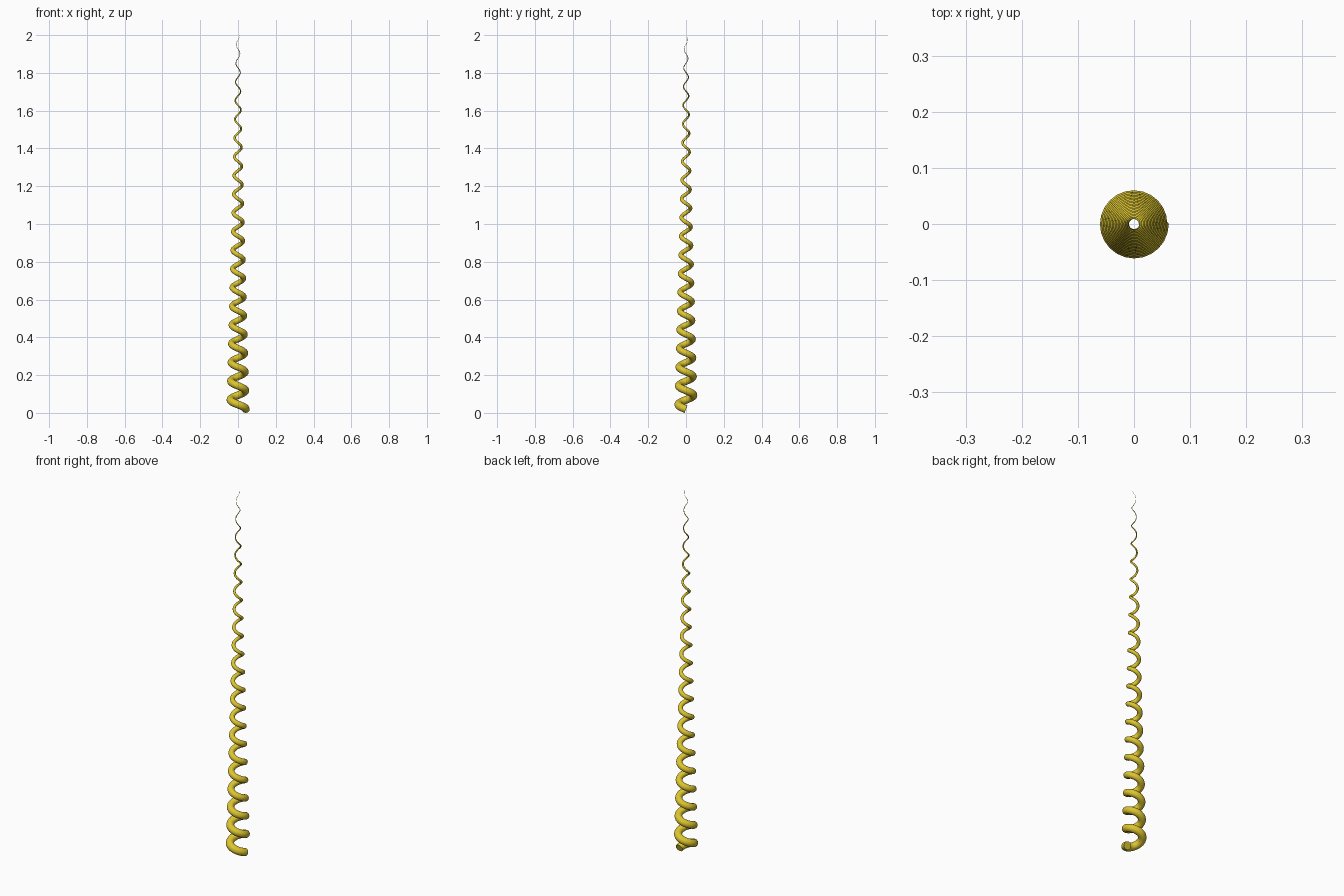
import bpy, bmesh, math
from mathutils import Vector

if "Cube" in bpy.data.objects:
    bpy.data.objects.remove(bpy.data.objects["Cube"])

TURNS, STEPS, SIDES = 20, 24, 16
R0, R1 = 0.041, 0.009        # coil radius, bottom to top
T0, T1 = 0.021, 0.0004       # wire radius, bottom to top
Z0, Z1 = 0.0195, 2.0


def centre(t):
    r = R0 + (R1 - R0) * t
    a = -2 * math.pi * TURNS * t
    return Vector((r * math.cos(a), r * math.sin(a), Z0 + (Z1 - Z0) * t))


# Tapered left-handed coil swept from rings
bm = bmesh.new()
rings = []
n = TURNS * STEPS
for i in range(n + 1):
    t = i / n
    p = centre(t)
    tangent = (centre(t + 1e-4) - centre(t - 1e-4)).normalized()
    out = Vector((p.x, p.y, 0)).normalized()
    side = tangent.cross(out).normalized()
    out = side.cross(tangent)
    w = T0 + (T1 - T0) * t
    rings.append([bm.verts.new(p + w * (math.cos(b) * out + math.sin(b) * side))
                  for b in (2 * math.pi * k / SIDES for k in range(SIDES))])
for lo, hi in zip(rings, rings[1:]):
    for k in range(SIDES):
        j = (k + 1) % SIDES
        bm.faces.new((lo[k], lo[j], hi[j], hi[k]))

# End caps
bm.faces.new(rings[0])
bm.faces.new(rings[-1])
bmesh.ops.recalc_face_normals(bm, faces=bm.faces)

mesh = bpy.data.meshes.new("tapered_coil")
bm.to_mesh(mesh)
bm.free()
coil = bpy.data.objects.new("tapered_coil", mesh)
bpy.context.collection.objects.link(coil)

gold = bpy.data.materials.new("golden_yellow")
gold.diffuse_color = (0.72, 0.56, 0.03, 1)
gold.use_nodes = True
gold.node_tree.nodes["Principled BSDF"].inputs["Base Color"].default_value = gold.diffuse_color
mesh.materials.append(gold)

bpy.context.view_layer.objects.active = coil
coil.select_set(True)
bpy.ops.object.shade_smooth_by_angle(angle=math.radians(40))
